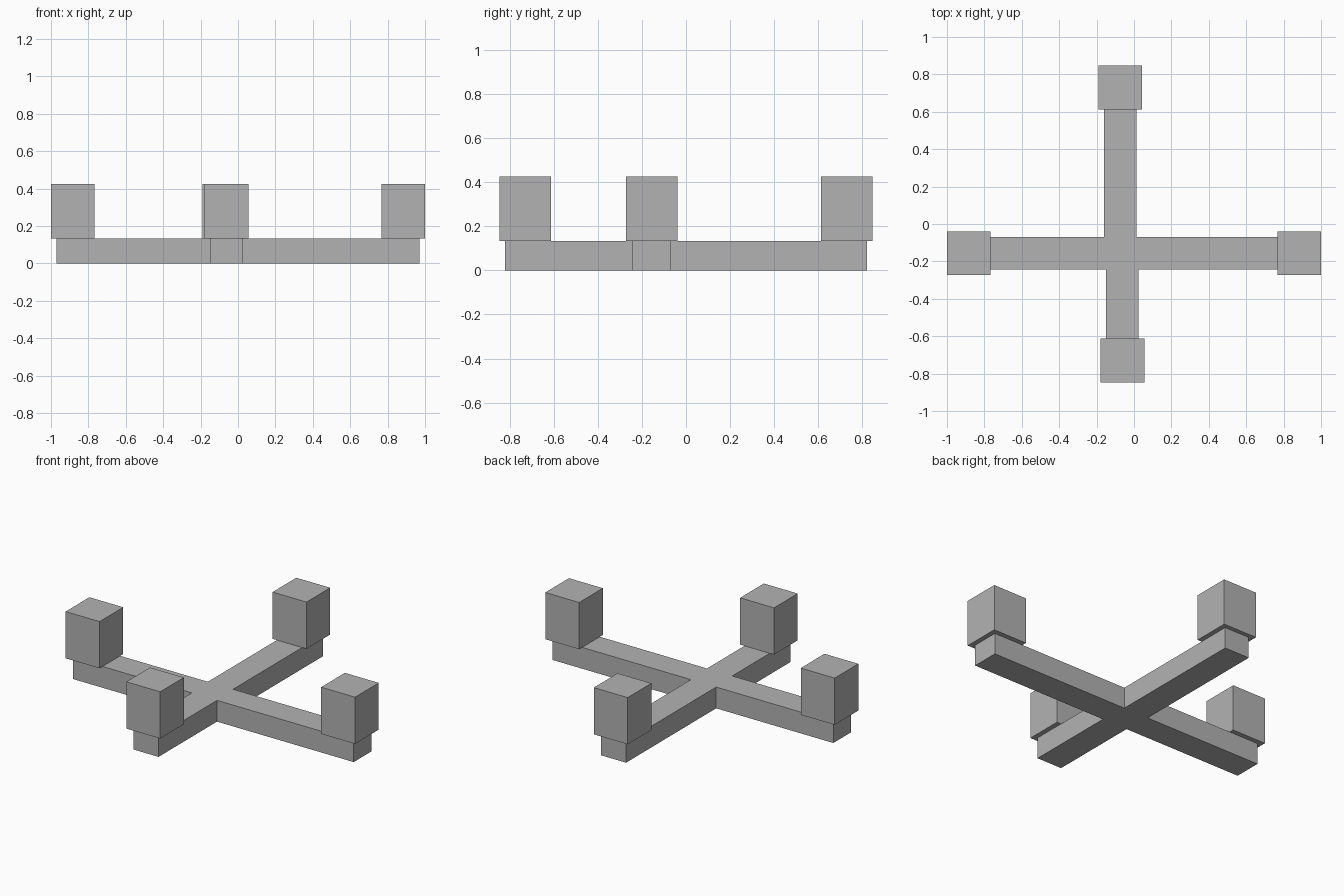
import bpy

default = bpy.data.objects.get("Cube")
if default:
    bpy.data.objects.remove(default, do_unlink=True)

GREY = (0.45, 0.45, 0.45, 1)
grey = bpy.data.materials.new("plain_grey")
grey.use_nodes = True
grey.diffuse_color = GREY
grey.node_tree.nodes["Principled BSDF"].inputs["Base Color"].default_value = GREY


def box(name, x, y, z):
    """Add a flat-shaded box from its (min, max) range on each axis."""
    ranges = (x, y, z)
    bpy.ops.mesh.primitive_cube_add(size=1, location=[(a + b) / 2 for a, b in ranges])
    obj = bpy.context.object
    obj.name = name
    obj.scale = [b - a for a, b in ranges]
    bpy.ops.object.transform_apply(location=False, rotation=False, scale=True)
    obj.data.materials.append(grey)
    return obj


BEAM_Z = (0, 0.133)
BLOCK_Z = (0.133, 0.425)
BEAM_HALF = 0.087
BLOCK_HALF = 0.117
BAR_Y = -0.156    # centre line of the crossbar
FRONT_X = -0.062  # centre line of the front arm
BACK_X = -0.073   # centre line of the back arm


def around(centre, half):
    return (centre - half, centre + half)


# Base: a full-width crossbar with an arm butted against each side
box("crossbar", (-0.97, 0.97), around(BAR_Y, BEAM_HALF), BEAM_Z)
box("front_arm", around(FRONT_X, BEAM_HALF), (-0.82, BAR_Y - BEAM_HALF), BEAM_Z)
box("back_arm", around(BACK_X, BEAM_HALF), (BAR_Y + BEAM_HALF, 0.82), BEAM_Z)

# Upright blocks, slightly overhanging the beam ends
for name, x, y in (("right_block", -0.883, BAR_Y),
                   ("left_block", 0.883, BAR_Y),
                   ("front_block", FRONT_X, -0.73),
                   ("back_block", BACK_X, 0.73)):
    box(name, around(x, BLOCK_HALF), around(y, BLOCK_HALF), BLOCK_Z)
